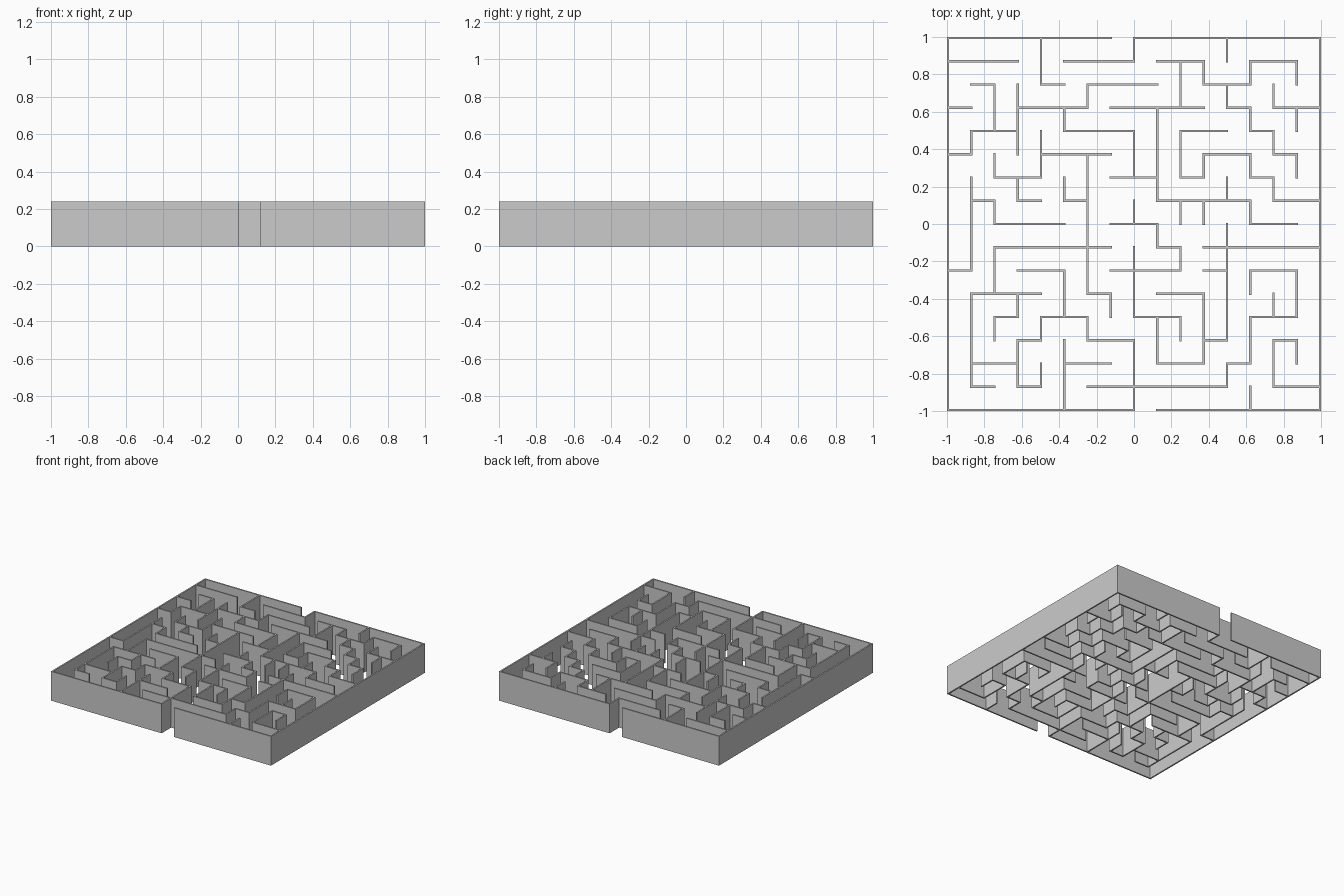
import bpy, bmesh
from mathutils import Vector

if "Cube" in bpy.data.objects:
    bpy.data.objects.remove(bpy.data.objects["Cube"])

N = 16             # cells per side
T = 0.012          # wall thickness
H = 0.24           # wall height
STEP = (2 - T) / N

# Walls running along x: one string per grid line, back to front
ALONG_X = [
    "-------.--------",
    "---..---.--..--.",
    ".-..-.---..--...",
    "-..---.----.-.--",
    ".--..---..--.-..",
    "-...---....--.-.",
    "..--...--.-..-..",
    ".-.-.-...----.--",
    "..---..--....--.",
    "..-----..-.-----",
    "-..--..---.-.--.",
    ".---..-..--.....",
    "..-.--..--...--.",
    "...-..--...-..-.",
    ".--..--..--.-...",
    ".-.-..------..--",
    "--------.-------",
]

# Walls running along y: one string per grid line, left to right, read back to front
ALONG_Y = [
    "||||||||||||||||",
    "....|.||||.||||.",
    "..||.|.|.||.|...",
    "..|||.|....|.||.",
    "||..||......|.|.",
    "...|..|...||.|||",
    "..|..||||||.|...",
    "...........|....",
    "|...||.|.|||.|||",
    "...||||.|...||..",
    ".||.||.|.|..|...",
    ".|...|.|...|||..",
    "|.|...|.|||||.|.",
    ".|.|.|.|..|.||.|",
    "..|.|.|....|.||.",
    ".|.|.|....||.|..",
    "||||||||||||||||",
]

bm = bmesh.new()
posts = set()


def at(i, j):
    return (i - N / 2) * STEP, (N / 2 - j) * STEP


def rect(x0, x1, y0, y1):
    bm.faces.new([bm.verts.new(p) for p in
                  ((x0, y0, 0), (x1, y0, 0), (x1, y1, 0), (x0, y1, 0))])


# Plan of the wall spans between grid nodes
h = T / 2
for line in range(N + 1):
    for k in range(N):
        if ALONG_X[line][k] == "-":
            x, y = at(k, line)
            rect(x + h, x + STEP - h, y - h, y + h)
            posts |= {(k, line), (k + 1, line)}
        if ALONG_Y[line][k] == "|":
            x, y = at(line, k)
            rect(x - h, x + h, y - STEP + h, y - h)
            posts |= {(line, k), (line, k + 1)}

# Square joints at the nodes, welded to the spans
for i, j in sorted(posts):
    x, y = at(i, j)
    rect(x - h, x + h, y - h, y + h)
bmesh.ops.remove_doubles(bm, verts=bm.verts, dist=0.0005)

# Raise the plan into closed walls
raised = bmesh.ops.extrude_face_region(bm, geom=bm.faces[:], use_keep_orig=True)
top = [g for g in raised["geom"] if isinstance(g, bmesh.types.BMVert)]
bmesh.ops.translate(bm, verts=top, vec=Vector((0, 0, H)))
bmesh.ops.recalc_face_normals(bm, faces=bm.faces)

mesh = bpy.data.meshes.new("maze_walls")
bm.to_mesh(mesh)
bm.free()
bpy.context.collection.objects.link(bpy.data.objects.new("maze_walls", mesh))
